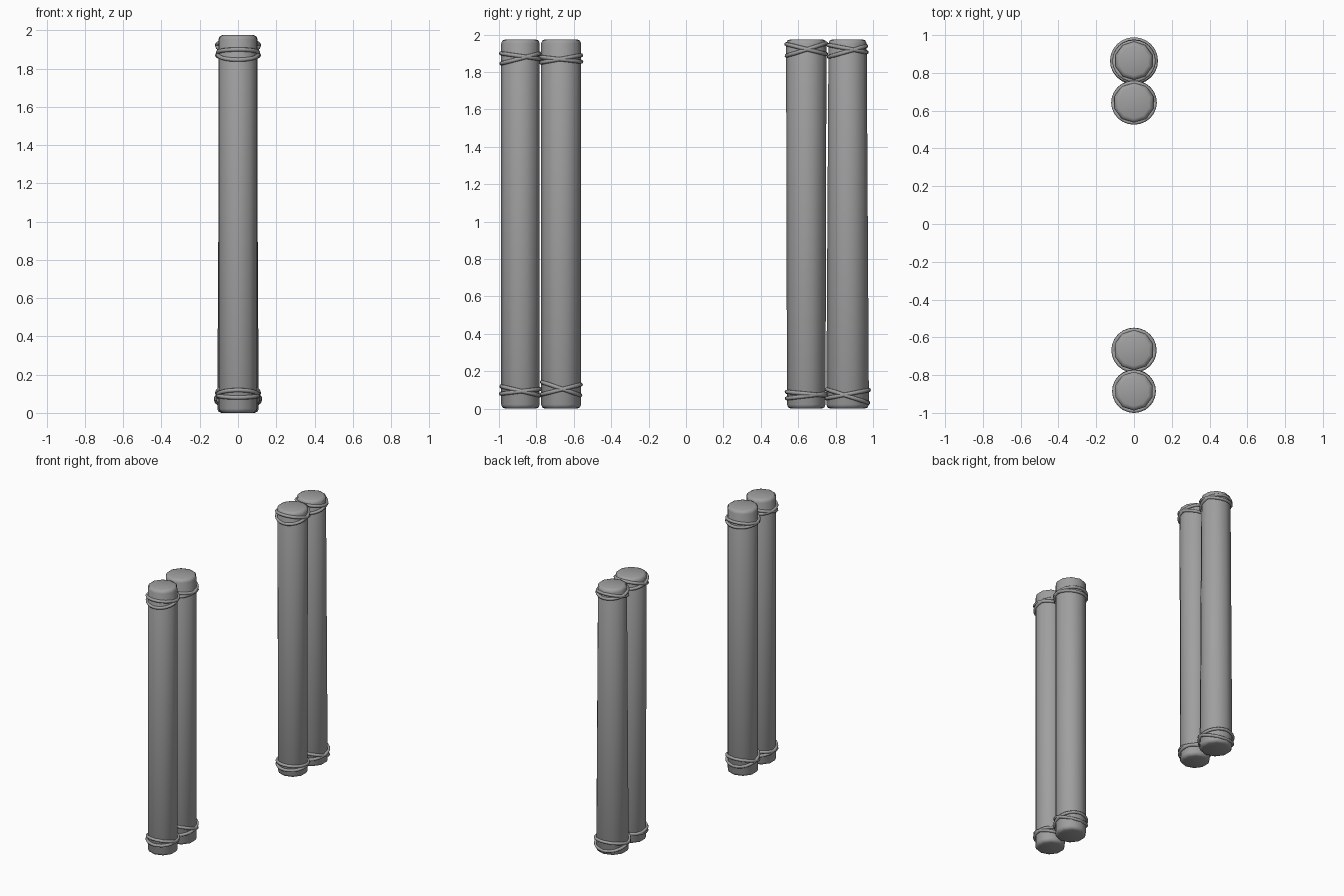
import bpy
import math

cube = bpy.data.objects.get("Cube")
if cube:
    bpy.data.objects.remove(cube, do_unlink=True)

HEIGHT = 1.975
ROPE = 0.011

grey = bpy.data.materials.new("plain_grey")
grey.use_nodes = True
grey.diffuse_color = (0.35, 0.35, 0.35, 1)
grey.node_tree.nodes["Principled BSDF"].inputs["Base Color"].default_value = (0.35, 0.35, 0.35, 1)


def finish(name):
    obj = bpy.context.object
    obj.name = name
    obj.data.materials.append(grey)
    bpy.ops.object.shade_smooth()
    return obj


def add_post(name, y, r_bottom, r_top):
    # ten-sided log with softened ends
    bpy.ops.mesh.primitive_cone_add(vertices=10, radius1=r_bottom, radius2=r_top,
                                    depth=HEIGHT, location=(0, y, HEIGHT / 2))
    post = finish(name)
    bevel = post.modifiers.new("soft_ends", 'BEVEL')
    bevel.width = 0.022
    bevel.segments = 2
    bevel.limit_method = 'ANGLE'
    bevel.angle_limit = math.radians(60)


def add_rope(name, y, radius, z_front, z_back):
    # tilted loop of rope: height at the front and at the back of the post
    bpy.ops.mesh.primitive_torus_add(
        major_segments=24, minor_segments=8, major_radius=radius, minor_radius=ROPE,
        location=(0, y, (z_front + z_back) / 2),
        rotation=(math.atan2(z_back - z_front, 2 * radius), 0, 0))
    finish(name)


# name, y, bottom radius, top radius, bottom loops, top loops
posts = [
    ("front_outer", -0.885, 0.103, 0.103,
     [(0.12, 0.07), (0.08, 0.105)], [(1.845, 1.90), (1.90, 1.87)]),
    ("front_inner", -0.668, 0.107, 0.107,
     [(0.145, 0.07), (0.075, 0.13)], [(1.88, 1.855), (1.85, 1.89)]),
    ("back_inner", 0.643, 0.103, 0.108,
     [(0.09, 0.07), (0.055, 0.08)], [(1.95, 1.895), (1.885, 1.955)]),
    ("back_outer", 0.864, 0.114, 0.102,
     [(0.105, 0.03), (0.055, 0.10)], [(1.945, 1.905), (1.88, 1.94)]),
]

for name, y, r_bottom, r_top, low, high in posts:
    add_post(name + "_post", y, r_bottom, r_top)
    for end, radius, loops in (("bottom", r_bottom, low), ("top", r_top, high)):
        for i, (z_front, z_back) in enumerate(loops):
            add_rope(f"{name}_{end}_rope_{i + 1}", y, radius + 0.002, z_front, z_back)
